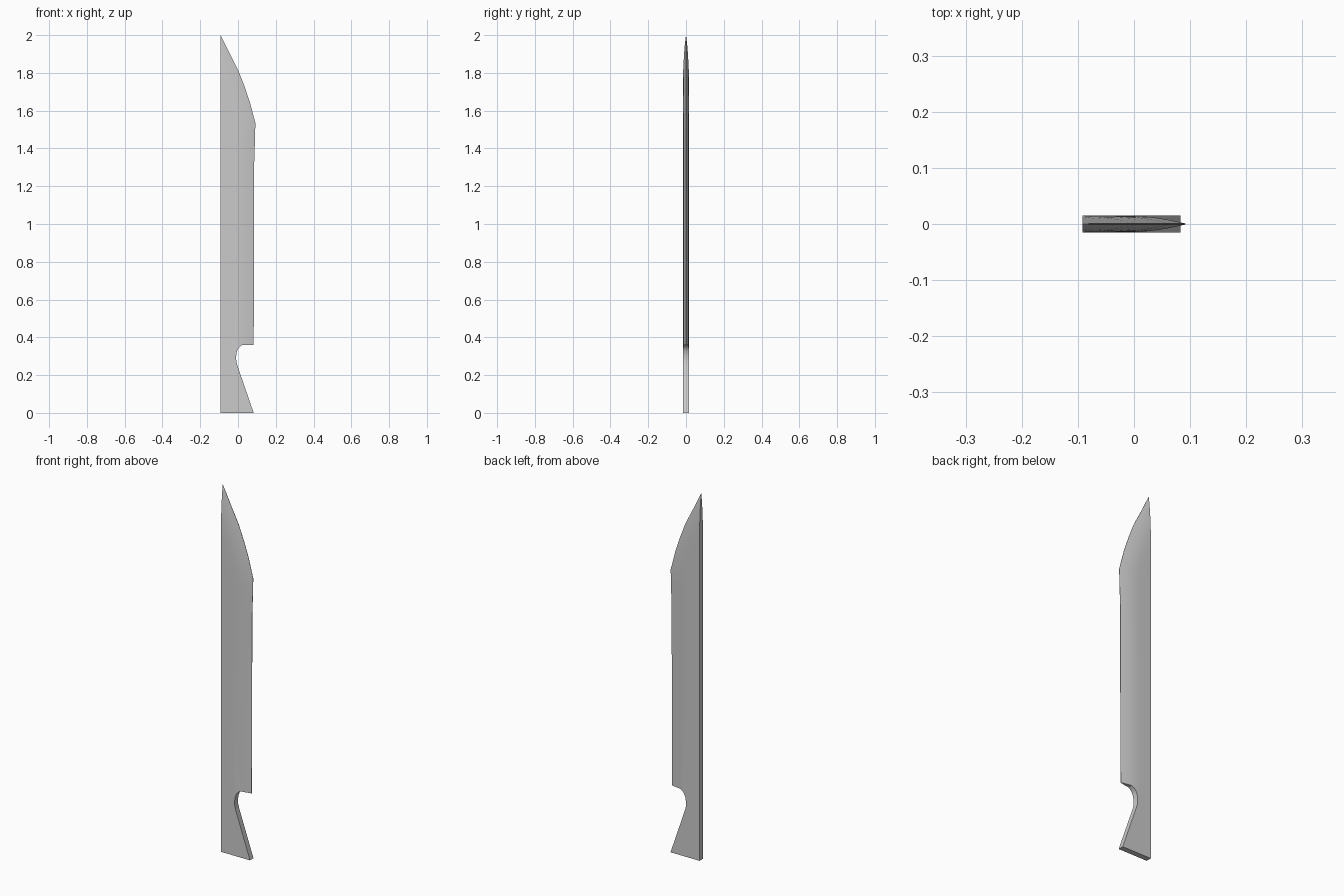
import bpy, bmesh

if "Cube" in bpy.data.objects:
    bpy.data.objects.remove(bpy.data.objects["Cube"])

SPINE = -0.092      # x of the flat back of the blade
HALF = 0.015        # half thickness
BEVEL = 0.10        # width of the ground bevel


def thickness(d):
    """Half thickness at distance d from the cutting edge."""
    k = min(1.0, d / BEVEL)
    return 0.0008 + (HALF - 0.0008) * (1 - (1 - k) ** 1.7)


# Right-hand outline (z, x): cutting edge, then notch and grip
blade = [(0.36, 0.083), (0.85, 0.085), (1.33, 0.086), (1.45, 0.090), (1.535, 0.092),
         (1.645, 0.063), (1.73, 0.034), (1.81, 0.003), (1.9, -0.043),
         (1.96, -0.072), (2.0, SPINE)]
grip = [(0.353, 0.013), (0.342, 0.002), (0.325, -0.006), (0.30, -0.010),
        (0.272, -0.009), (0.25, -0.003), (0.0, 0.083)]
cols = [0, 0.08, 0.17, 0.26, 0.34, 0.45, 0.57, 0.78, 1]   # edge to spine
NOTCH = 4                                                 # column where the notch begins

bm = bmesh.new()


def pair(x, z, t):
    return bm.verts.new((x, -t, z)), bm.verts.new((x, t, z))


def skin(low, high):
    """Front, back, edge and spine faces between two rows."""
    for i in range(len(low) - 1):
        for s in (0, 1):
            bm.faces.new((low[i][s], low[i + 1][s], high[i + 1][s], high[i][s]))
    for i in (0, -1):
        bm.faces.new((low[i][0], low[i][1], high[i][1], high[i][0]))


def cap(row):
    for a, b in zip(row, row[1:]):
        bm.faces.new((a[0], a[1], b[1], b[0]))


# Blade with ground edge
rows = []
for z, edge in blade:
    w = edge - SPINE
    rows.append([pair(edge - w * s, z, thickness(w * s) if w > 0 else 0) for s in cols])
for low, high in zip(rows, rows[1:]):
    skin(low, high)
cap(rows[0][:NOTCH + 1])

# Grip with curved finger notch
upper = rows[0][NOTCH:]
for n, (z, edge) in enumerate(grip):
    blend = min(1, (n + 1) / 4)
    row = []
    for s in cols[NOTCH:]:
        k = (s - cols[NOTCH]) / (1 - cols[NOTCH])
        x = edge + (SPINE - edge) * k
        t = thickness(0.083 - x)
        row.append(pair(x, z, t + (HALF - t) * blend))
    skin(row, upper)
    upper = row
cap(upper)

bmesh.ops.remove_doubles(bm, verts=bm.verts, dist=1e-5)
bmesh.ops.recalc_face_normals(bm, faces=bm.faces)
mesh = bpy.data.meshes.new("blade")
bm.to_mesh(mesh)
bm.free()
obj = bpy.data.objects.new("blade", mesh)
bpy.context.collection.objects.link(obj)

bpy.context.view_layer.objects.active = obj
obj.select_set(True)
bpy.ops.object.shade_smooth_by_angle(angle=0.52)
